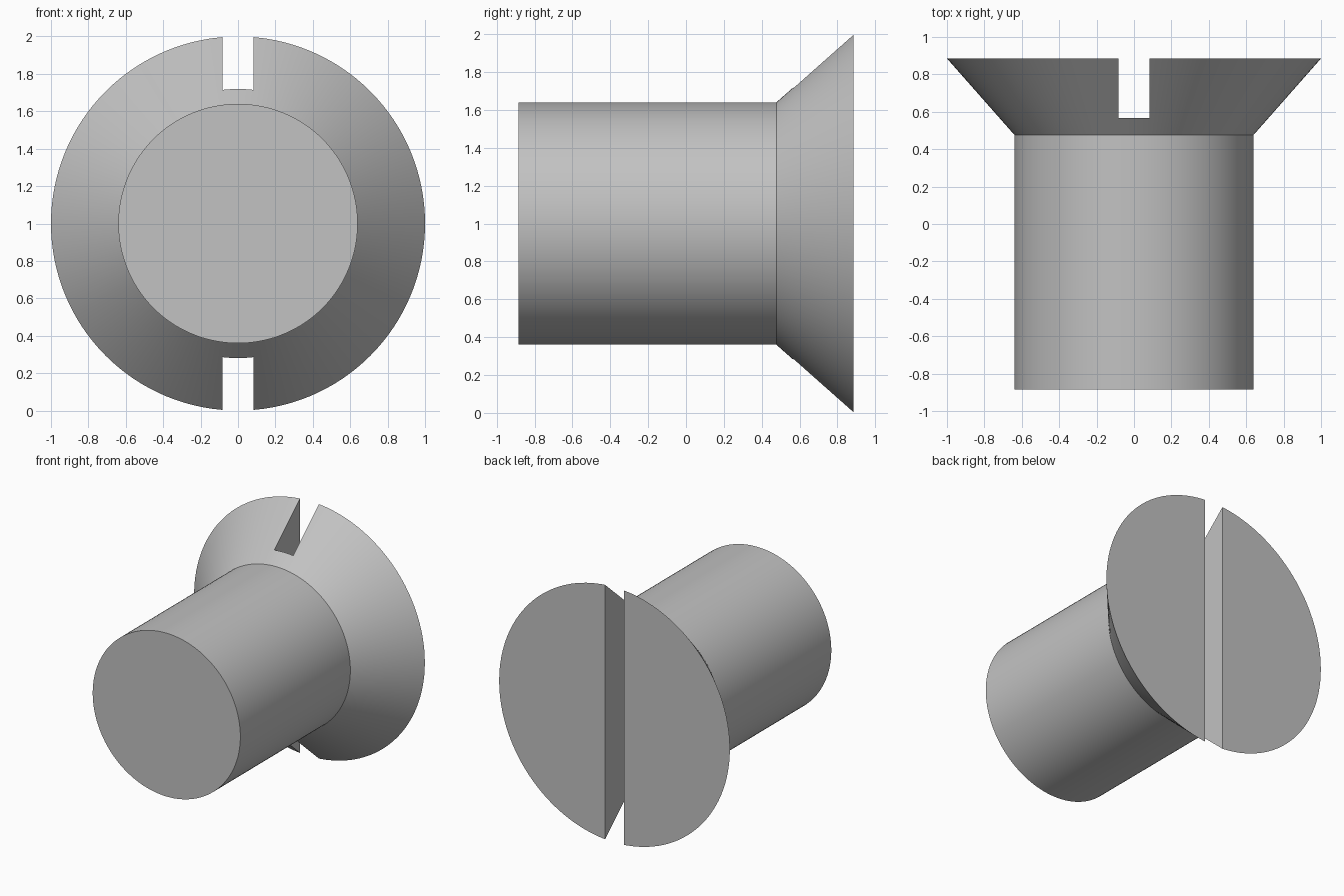
import bpy
import bmesh
from math import cos, sin, tau, radians

SEGMENTS = 128
CENTRE_Z = 1.0

cube = bpy.data.objects.get("Cube")
if cube:
    bpy.data.objects.remove(cube, do_unlink=True)

# Single plain metal colour
metal = bpy.data.materials.new("plain_grey_metal")
metal.use_nodes = True
grey = (0.54, 0.54, 0.54, 1.0)
metal.diffuse_color = grey
metal.node_tree.nodes["Principled BSDF"].inputs["Base Color"].default_value = grey


def make_object(name, bm):
    bmesh.ops.recalc_face_normals(bm, faces=bm.faces[:])
    mesh = bpy.data.meshes.new(name)
    bm.to_mesh(mesh)
    bm.free()
    mesh.materials.append(metal)
    obj = bpy.data.objects.new(name, mesh)
    bpy.context.collection.objects.link(obj)
    return obj


def revolve(name, profile):
    """Closed solid turned about the y axis from (radius, y) points."""
    bm = bmesh.new()
    angles = [tau * i / SEGMENTS for i in range(SEGMENTS)]
    rings = [[bm.verts.new((r * cos(a), y, CENTRE_Z + r * sin(a))) for a in angles]
             for r, y in profile]
    for low, high in zip(rings, rings[1:]):
        for i in range(SEGMENTS):
            j = (i + 1) % SEGMENTS
            bm.faces.new((low[i], low[j], high[j], high[i]))
    bm.faces.new(rings[0])
    bm.faces.new(rings[-1])
    return make_object(name, bm)


def box(name, low, high):
    bm = bmesh.new()
    bmesh.ops.create_cube(bm, size=1)
    for v in bm.verts:
        v.co = [l + (c + 0.5) * (h - l) for c, l, h in zip(v.co, low, high)]
    return make_object(name, bm)


# Shaft and countersunk head turned as one solid
screw = revolve("countersunk_screw",
                [(0.64, -0.885), (0.64, 0.477), (1.0, 0.885)])

# Driver slot cut across the back of the head
cutter = box("slot_cutter", (-0.082, 0.567, -0.2), (0.082, 1.1, 2.2))
cutter.hide_render = True
cut = screw.modifiers.new("driver_slot", "BOOLEAN")
cut.operation = "DIFFERENCE"
cut.solver = "EXACT"
cut.object = cutter

bpy.ops.object.select_all(action="DESELECT")
screw.select_set(True)
bpy.context.view_layer.objects.active = screw
bpy.ops.object.modifier_apply(modifier=cut.name)
bpy.data.objects.remove(cutter, do_unlink=True)

# Smooth curved walls, crisp rims
bpy.ops.object.shade_smooth_by_angle(angle=radians(30))
